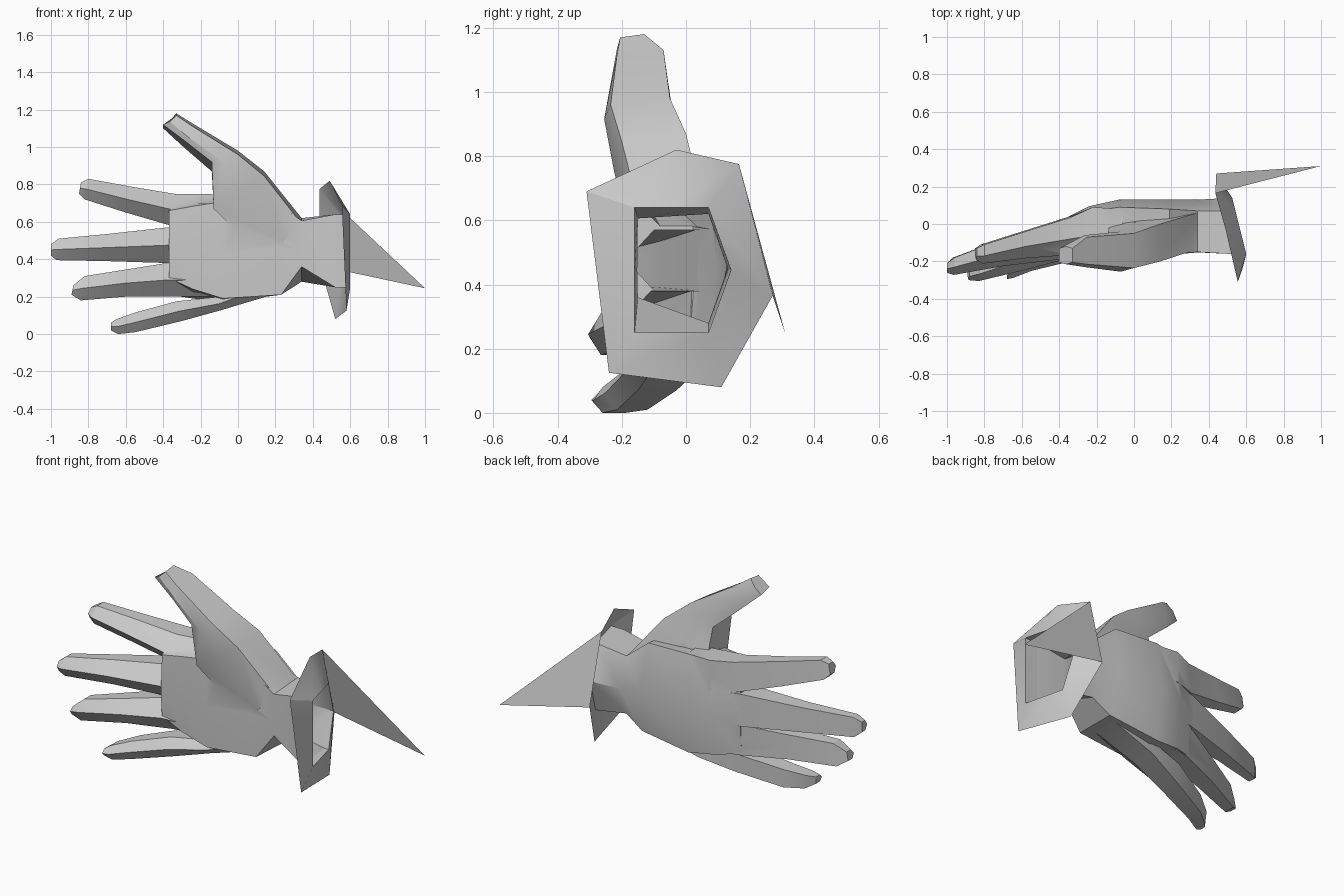
import bpy
import bmesh
from math import radians

default_cube = bpy.data.objects.get("Cube")
if default_cube:
    bpy.data.objects.remove(default_cube, do_unlink=True)

grey = bpy.data.materials.new("plain grey")
grey.use_nodes = True
colour = (0.6, 0.6, 0.6, 1)
grey.diffuse_color = colour
grey.node_tree.nodes["Principled BSDF"].inputs["Base Color"].default_value = colour


def make_object(name, bm):
    mesh = bpy.data.meshes.new(name)
    bm.to_mesh(mesh)
    bm.free()
    mesh.materials.append(grey)
    obj = bpy.data.objects.new(name, mesh)
    bpy.context.collection.objects.link(obj)
    return obj


def bridge(bm, first, second):
    """Join two vertex rings with a band of quads."""
    count = len(first)
    for i in range(count):
        j = (i + 1) % count
        bm.faces.new((first[i], first[j], second[j], second[i]))


def blend(ends, t):
    return ends[0] + (ends[1] - ends[0]) * t


def section(station, front_bulge, back_bulge, lean):
    """Six-sided section: low edge, high edge, depths, optional undercut."""
    low_x, low_z, high_x, high_z, front, back, *undercut = station
    mid_x, mid_z = (low_x + high_x) / 2, (low_z + high_z) / 2
    return [
        (low_x, front, low_z + sum(undercut)),
        (mid_x, front - front_bulge, mid_z - lean / 2),
        (high_x, front, high_z - lean),
        (high_x, back, high_z),
        (mid_x, back + back_bulge, mid_z),
        (low_x, back, low_z),
    ]


def loft(name, stations, ridge, back=(0.0, 0.0), lean=(0.0, 0.0)):
    """Closed solid through sections; shape settings run from root to tip."""
    bm = bmesh.new()
    rings = []
    for i, station in enumerate(stations):
        t = i / (len(stations) - 1)
        points = section(station, blend(ridge, t), blend(back, t), blend(lean, t))
        rings.append([bm.verts.new(p) for p in points])
    for first, second in zip(rings, rings[1:]):
        bridge(bm, first, second)
    bm.faces.new(rings[0])
    bm.faces.new(rings[-1])
    bmesh.ops.recalc_face_normals(bm, faces=bm.faces)
    return make_object(name, bm)


def finish(obj):
    """Smooth shading that keeps the hard edges."""
    bpy.ops.object.select_all(action="DESELECT")
    obj.select_set(True)
    bpy.context.view_layer.objects.active = obj
    bpy.ops.object.shade_smooth_by_angle(angle=radians(30))


# Palm, from wrist to knuckles
hand = loft("hand", [
    (0.52, 0.25, 0.52, 0.64, -0.16, 0.07),
    (0.34, 0.28, 0.34, 0.62, -0.15, 0.07, 0.08),
    (0.23, 0.21, 0.19, 0.74, -0.16, 0.08),
    (-0.08, 0.17, -0.08, 0.75, -0.175, 0.09, 0.02),
    (-0.24, 0.19, -0.24, 0.74, -0.18, 0.065, 0.05),
    (-0.37, 0.21, -0.37, 0.73, -0.18, 0.01, 0.09),
], ridge=(0.0, 0.01), back=(0.07, 0.02), lean=(0.0, 0.07))

# Thumb with its fleshy base
thumb = loft("thumb", [
    (0.15, 0.4, 0.34, 0.62, -0.135, 0.06),
    (-0.13, 0.67, 0.14, 0.87, -0.2, 0.0),
    (-0.14, 0.87, 0.0, 0.98, -0.235, -0.05, 0.05),
    (-0.28, 0.99, -0.25, 1.13, -0.215, -0.07, 0.04),
    (-0.4, 1.1, -0.33, 1.18, -0.205, -0.13, 0.02),
], ridge=(0.03, 0.01), back=(0.01, 0.01), lean=(0.03, 0.01))

# Four fingers with a ridged front, from knuckle to tip
index_finger = loft("index_finger", [
    (-0.06, 0.55, -0.06, 0.745, -0.04, 0.08),
    (-0.22, 0.57, -0.22, 0.75, -0.06, 0.09),
    (-0.36, 0.58, -0.34, 0.75, -0.08, 0.035),
    (-0.6, 0.65, -0.58, 0.79, -0.12, -0.04),
    (-0.82, 0.72, -0.8, 0.83, -0.17, -0.11),
    (-0.85, 0.75, -0.84, 0.81, -0.17, -0.13),
], ridge=(0.13, 0.02))
middle_finger = loft("middle_finger", [
    (-0.15, 0.38, -0.15, 0.57, -0.06, 0.09),
    (-0.38, 0.38, -0.38, 0.57, -0.1, 0.03),
    (-0.7, 0.39, -0.7, 0.535, -0.16, -0.08),
    (-0.97, 0.395, -0.96, 0.51, -0.23, -0.18),
    (-1.0, 0.42, -1.0, 0.48, -0.24, -0.21),
], ridge=(0.11, 0.02))
ring_finger = loft("ring_finger", [
    (-0.12, 0.2, -0.12, 0.38, -0.07, 0.08),
    (-0.36, 0.2, -0.38, 0.38, -0.11, 0.015),
    (-0.6, 0.2, -0.6, 0.345, -0.19, -0.09),
    (-0.84, 0.18, -0.82, 0.31, -0.265, -0.2),
    (-0.89, 0.21, -0.88, 0.26, -0.28, -0.24),
], ridge=(0.1, 0.02))
little_finger = loft("little_finger", [
    (0.2, 0.215, 0.2, 0.33, -0.1, 0.05),
    (-0.1, 0.125, -0.1, 0.2, -0.11, 0.03),
    (-0.3, 0.07, -0.33, 0.175, -0.15, -0.03),
    (-0.55, 0.01, -0.55, 0.115, -0.215, -0.12),
    (-0.64, 0.0, -0.65, 0.08, -0.26, -0.19),
    (-0.68, 0.02, -0.68, 0.06, -0.275, -0.24),
], ridge=(0.06, 0.02))

# Fuse the digits into the palm
bpy.context.view_layer.objects.active = hand
for digit in (thumb, index_finger, middle_finger, ring_finger, little_finger):
    union = hand.modifiers.new("join", "BOOLEAN")
    union.operation = "UNION"
    union.solver = "EXACT"
    union.object = digit
    bpy.ops.object.modifier_apply(modifier=union.name)
    bpy.data.objects.remove(digit, do_unlink=True)

# Open the wrist so the hand is hollow
bm = bmesh.new()
bm.from_mesh(hand.data)
caps = [f for f in bm.faces
        if f.normal.x > 0.7 and f.calc_center_median().x > 0.5]
bmesh.ops.delete(bm, geom=caps, context="FACES")
bm.to_mesh(hand.data)
bm.free()
finish(hand)

# Flared cuff: wrist ring, rim and outer edge
bm = bmesh.new()
opening = [(-0.16, 0.25), (-0.16, 0.64), (-0.04, 0.64),
           (0.07, 0.64), (0.14, 0.445), (0.07, 0.25)]
wrist = [bm.verts.new((0.52, y, z)) for y, z in opening]
rim = [bm.verts.new((0.56 - y * 0.25, y, z)) for y, z in opening]
edge = [bm.verts.new(p) for p in [
    (0.58, -0.24, 0.125), (0.555, -0.31, 0.69), (0.49, -0.03, 0.82),
    (0.435, 0.165, 0.775), (0.44, 0.27, 0.365), (0.52, 0.11, 0.08)]]
bridge(bm, wrist, rim)
bridge(bm, rim, edge)

# Long pointed flap trailing from the back of the cuff
flap_tip = bm.verts.new((1.0, 0.31, 0.245))
bm.faces.new((edge[3], flap_tip, edge[4]))
bmesh.ops.recalc_face_normals(bm, faces=bm.faces)
finish(make_object("cuff", bm))
